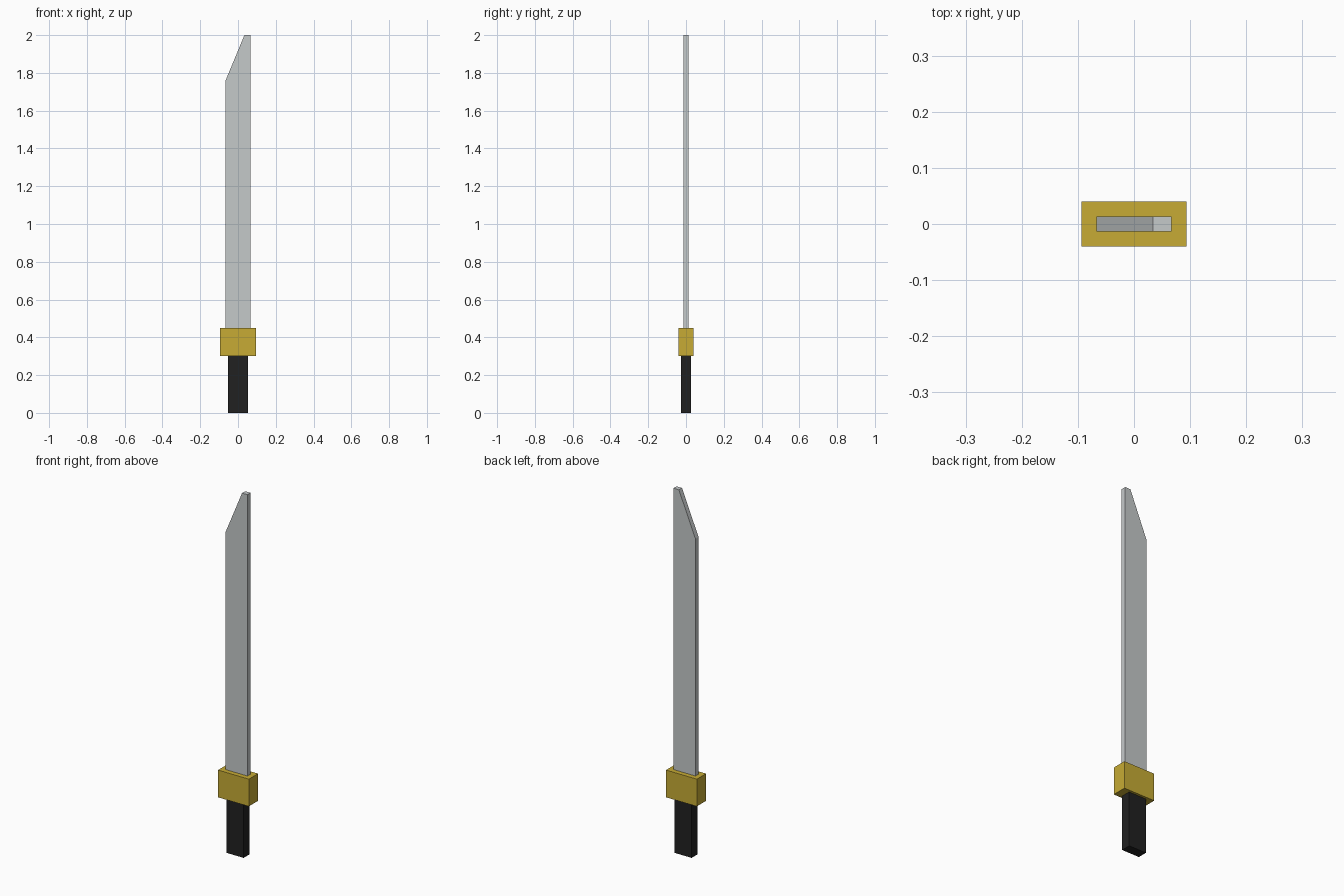
import bpy
import bmesh

if "Cube" in bpy.data.objects:
    bpy.data.objects.remove(bpy.data.objects["Cube"])


def material(name, rgb):
    mat = bpy.data.materials.new(name)
    mat.diffuse_color = (*rgb, 1.0)
    mat.use_nodes = True
    mat.node_tree.nodes["Principled BSDF"].inputs["Base Color"].default_value = mat.diffuse_color
    return mat


def slab(name, profile, half_depth, mat):
    """Extrude an x-z outline symmetrically along y."""
    bm = bmesh.new()
    face = bm.faces.new([bm.verts.new((x, -half_depth, z)) for x, z in profile])
    ext = bmesh.ops.extrude_face_region(bm, geom=[face])
    moved = [v for v in ext["geom"] if isinstance(v, bmesh.types.BMVert)]
    bmesh.ops.translate(bm, verts=moved, vec=(0, 2 * half_depth, 0))
    bmesh.ops.recalc_face_normals(bm, faces=bm.faces)
    mesh = bpy.data.meshes.new(name)
    bm.to_mesh(mesh)
    bm.free()
    mesh.materials.append(mat)
    obj = bpy.data.objects.new(name, mesh)
    bpy.context.collection.objects.link(obj)
    return obj


def rect(half_width, z0, z1):
    return [(-half_width, z0), (half_width, z0), (half_width, z1), (-half_width, z1)]


steel = material("pale steel", (0.56, 0.585, 0.59))
gold = material("gold", (0.57, 0.41, 0.035))
black = material("black grip", (0.015, 0.015, 0.015))

# Grip and block guard
slab("handle", rect(0.053, 0.0, 0.30), 0.0265, black)
slab("guard", rect(0.094, 0.30, 0.45), 0.04, gold)

# Blade with a slanted tip
slab("blade", [(-0.067, 0.45), (0.067, 0.45), (0.067, 2.0),
               (0.034, 2.0), (-0.067, 1.757)], 0.0135, steel)
